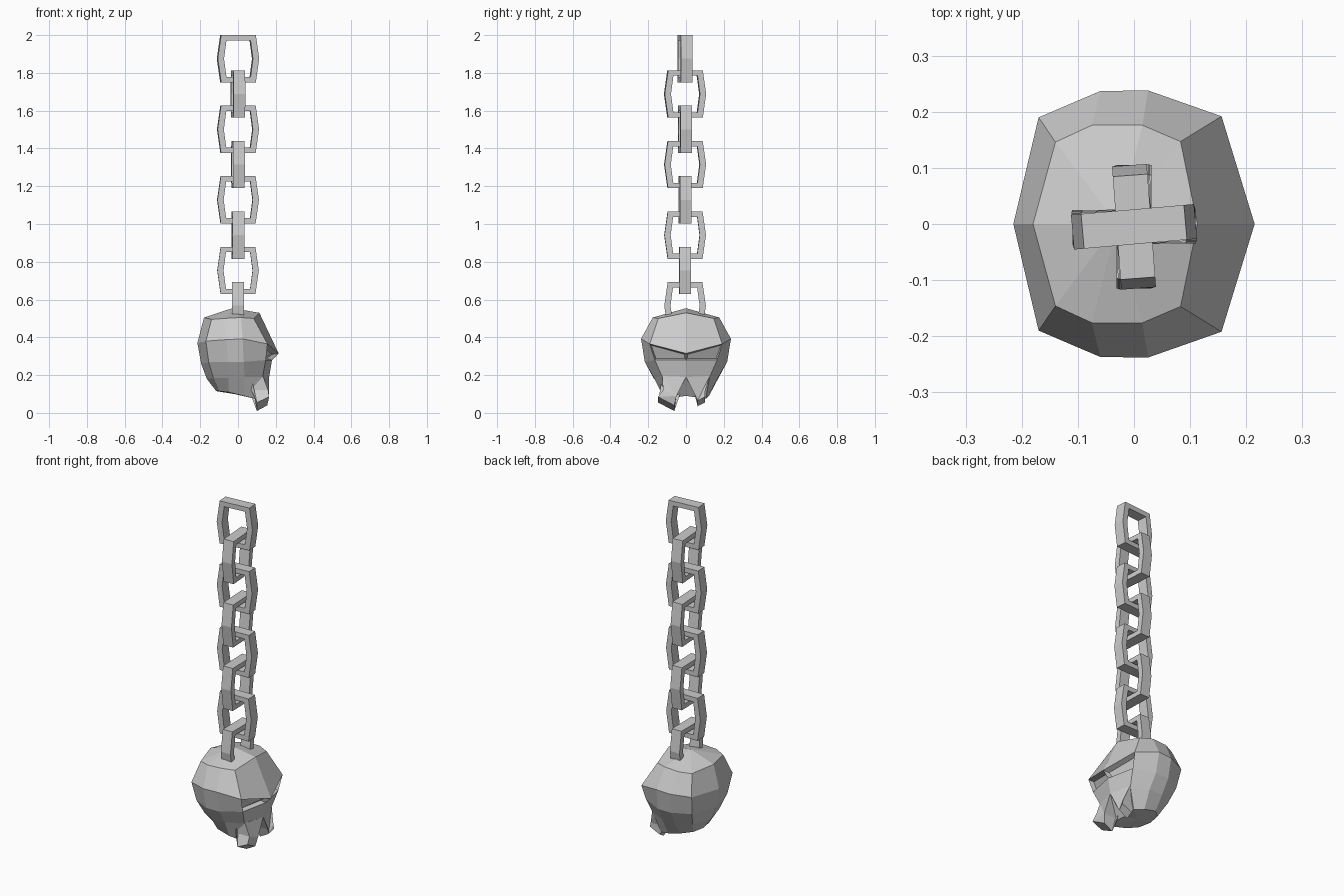
import bpy, bmesh, math

if "Cube" in bpy.data.objects:
    bpy.data.objects.remove(bpy.data.objects["Cube"])

def finish(name, bm):
    bmesh.ops.recalc_face_normals(bm, faces=bm.faces[:])
    me = bpy.data.meshes.new(name)
    bm.to_mesh(me)
    bm.free()
    ob = bpy.data.objects.new(name, me)
    bpy.context.collection.objects.link(ob)
    return ob

def loft(bm, loops, closed=False):
    rings = [[bm.verts.new(p) for p in loop] for loop in loops]
    pairs = list(zip(rings, rings[1:])) + ([(rings[-1], rings[0])] if closed else [])
    n = len(rings[0])
    for a, b in pairs:
        for i in range(n):
            bm.faces.new((a[i], a[(i + 1) % n], b[(i + 1) % n], b[i]))
    return rings

# Chain: hexagonal flat-sided links, alternately turned a quarter
def hexagon(w_end, w_mid, h, y):
    return [(-w_end, y, h), (w_end, y, h), (w_mid, y, 0),
            (w_end, y, -h), (-w_end, y, -h), (-w_mid, y, 0)]

T = 0.031
for i in range(8):
    bm = bmesh.new()
    loft(bm, [hexagon(.092, .11, .125, -T), hexagon(.092, .11, .125, T),
              hexagon(.064, .077, .097, T), hexagon(.064, .077, .097, -T)], closed=True)
    link = finish("chain_link_%d" % (i + 1), bm)
    link.location = (0, -.005, 1.875 - .1868 * i)
    link.rotation_euler.z = math.radians(5 * (1 - i / 7) + 90 * (i % 2))

# Skull: half rings from back centre round to face centre, mirrored across y
half_rings = [
    [(-.18, 0, .505), (-.14, .146, .495), (-.075, .176, .5), (.015, .176, .505), (.083, .147, .5), (.113, 0, .53)],
    [(-.215, 0, .37), (-.17, .19, .38), (-.06, .237, .388), (.025, .238, .392), (.156, .192, .365), (.215, 0, .315)],
    [(-.195, 0, .26), (-.155, .165, .268), (-.055, .218, .27), (.03, .218, .27), (.147, .165, .28), (.18, 0, .28)],
    [(-.165, 0, .18), (-.13, .125, .185), (-.05, .172, .185), (.035, .172, .19), (.13, .125, .19), (.165, 0, .19)],
    [(-.115, 0, .115), (-.1, .075, .115), (-.05, .12, .11), (.03, .122, .09), (.09, .105, .075), (.06, 0, .09)],
]
bm = bmesh.new()
rings = loft(bm, [h + [(x, -y, z) for x, y, z in h[-2:0:-1]] for h in half_rings])
for ring, p in ((rings[0], (-.03, 0, .554)), (rings[-1], (-.02, 0, .1))):
    c = bm.verts.new(p)
    for i in range(10):
        bm.faces.new((ring[i], ring[(i + 1) % 10], c))
bmesh.ops.recalc_face_normals(bm, faces=bm.faces[:])
# Eye sockets: sunken panels under the brow
eyes = [f for f in bm.faces
        if rings[1][5] in f.verts and rings[2][5] in f.verts]
bmesh.ops.inset_individual(bm, faces=eyes, thickness=.011)
for f in eyes:
    for v in f.verts:
        v.co.x -= .03
finish("skull", bm)

# Upper jaw: two ragged tusks below the nose, of unequal length
tusks = {
    "left_tusk": [(-.125, .195), (-.122, .12), (-.148, .055), (-.062, .01), (-.05, .09), (0, .19)],
    "right_tusk": [(.125, .195), (.1, .11), (.1, .055), (.062, .035), (.045, .1), (0, .19)],
}
for name, prof in tusks.items():
    bm = bmesh.new()
    front_x = (.132, .16, .165, .155, .165, .165)
    front = [(x, y, z + (.03 if z < .08 else 0)) for x, (y, z) in zip(front_x, prof)]
    back = [(.1 if z < .08 else .07, y, z) for y, z in prof]
    a, b = loft(bm, [front, back])
    bm.faces.new(a)
    bm.faces.new(b)
    bmesh.ops.triangulate(bm, faces=[f for f in bm.faces if len(f.verts) > 4])
    finish(name, bm)
